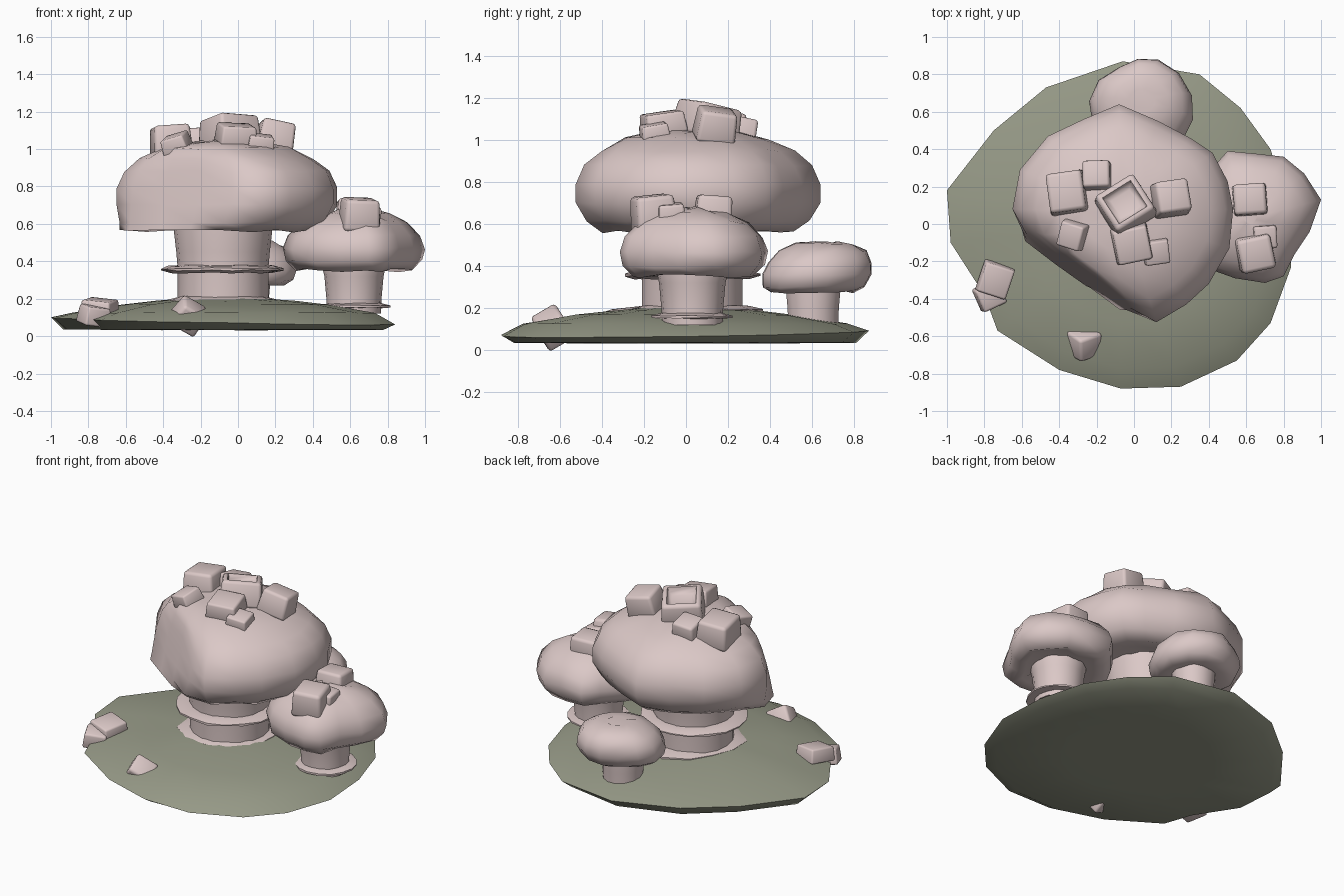
import bpy, bmesh, math, random
from mathutils import Vector, Euler

if "Cube" in bpy.data.objects:
    bpy.data.objects.remove(bpy.data.objects["Cube"])

random.seed(4)


def material(name, rgb):
    m = bpy.data.materials.new(name)
    m.diffuse_color = (*rgb, 1)
    m.use_nodes = True
    m.node_tree.nodes["Principled BSDF"].inputs["Base Color"].default_value = m.diffuse_color
    return m


PINK = material("pale_pink", (0.71, 0.58, 0.57))
MOSS = material("moss_green", (0.31, 0.325, 0.245))


def finish(bm, name, mat, angle=50):
    bmesh.ops.recalc_face_normals(bm, faces=bm.faces[:])
    me = bpy.data.meshes.new(name)
    bm.to_mesh(me)
    bm.free()
    me.materials.append(mat)
    ob = bpy.data.objects.new(name, me)
    bpy.context.collection.objects.link(ob)
    bpy.ops.object.select_all(action='DESELECT')
    bpy.context.view_layer.objects.active = ob
    ob.select_set(True)
    bpy.ops.object.shade_smooth_by_angle(angle=math.radians(angle))
    return ob


def loft(name, mat, outline, centre, levels, shape=None, jitter=0.0, angle=50):
    """Stack scaled copies of an outline; levels are (scale, z)."""
    bm = bmesh.new()
    c = Vector(centre)
    rings = []
    for s, z in levels:
        ring = []
        for x, y in outline:
            p = c + (Vector((x, y)) - c) * s
            v = Vector((p.x, p.y, z + random.uniform(-jitter, jitter)))
            if shape:
                v = shape(v, Vector((x, y)), s)
            ring.append(bm.verts.new(v))
        rings.append(ring)
    n = len(outline)
    for a, b in zip(rings, rings[1:]):
        for i in range(n):
            j = (i + 1) % n
            bm.faces.new((a[i], a[j], b[j], b[i]))
    bm.faces.new(rings[0][::-1])
    bm.faces.new(rings[-1])
    return finish(bm, name, mat, angle)


def circle(cx, cy, r, n=16, wobble=0.0):
    out = []
    for i in range(n):
        a = 2 * math.pi * i / n
        q = r * (1 + random.uniform(-wobble, wobble))
        out.append((cx + q * math.cos(a), cy + q * math.sin(a)))
    return out


def block(name, loc, size, rot, dish=False):
    """Soft-edged tilted block, optionally with a sunken top."""
    bm = bmesh.new()
    bmesh.ops.create_cube(bm, size=1)
    for v in bm.verts:
        k = 0.95 if v.co.z > 0 else 1.05
        v.co = Vector((v.co.x * size[0] * k, v.co.y * size[1] * k, v.co.z * size[2]))
    bmesh.ops.bevel(bm, geom=bm.edges[:], offset=min(size) * 0.12, segments=2,
                    profile=0.5, affect='EDGES')
    if dish:
        bm.normal_update()
        top = max(bm.faces, key=lambda f: f.calc_center_median().z)
        bmesh.ops.inset_region(bm, faces=[top], thickness=0.015, depth=0)
        bmesh.ops.inset_region(bm, faces=[top], thickness=0.015, depth=-0.03)
        bmesh.ops.inset_region(bm, faces=[top], thickness=0.03, depth=-0.01)
    m = Euler([math.radians(a) for a in rot]).to_matrix()
    for v in bm.verts:
        v.co = m @ v.co + Vector(loc)
    return finish(bm, name, PINK, 60)


# mossy ground mound, its rim rising slightly to the left and back
def rim_tilt(v, raw, s):
    if s > .95:
        v.z += -.018 * raw.x + .012 * raw.y
    return v


ground = [(-1, .18), (-.75, .5), (-.47, .73), (-.06, .87), (.35, .8), (.57, .62),
          (.73, .4), (.82, .1), (.84, -.23), (.73, -.53), (.55, -.73), (.25, -.87),
          (-.07, -.88), (-.4, -.78), (-.73, -.57), (-.8, -.38), (-.98, -.1)]
loft("ground_mound", MOSS, ground, (-.06, 0),
     [(.5, .033), (.93, .035), (1, .08), (.88, .125),
      (.6, .167), (.4, .188), (.2, .203), (.05, .205)], rim_tilt, 0.002, 100)

# main cap, flattened by a steep plane on its front left
C = Vector((-.06, .06))
N = Vector((-.6, -.8))


def sliced(v, raw, s):
    # the left corner hangs down as a lip
    if raw.x < -.45 and raw.y < .1 and v.z < .64 and s > .7:
        v.xy = C + (raw - C) * 0.97
    limit = .42 - (v.z - .56) * .23
    over = v.xy.dot(N) - limit
    if over > 0:
        v.xy -= N * over * .95
    return v


big = [(-.08, .64), (.13, .55), (.3, .46), (.42, .38), (.5, .23), (.53, .08), (.51, -.13),
       (.4, -.32), (.28, -.43), (.12, -.525), (-.1, -.54), (-.32, -.45), (-.5, -.32),
       (-.63, -.14), (-.65, .08), (-.61, .29), (-.46, .47), (-.27, .56)]
loft("main_cap", PINK, big, C,
     [(.3, .61), (.55, .595), (.78, .562), (.91, .61), (1, .70), (1, .79), (.93, .88),
      (.79, .95), (.58, 1.005), (.36, 1.035), (.12, 1.05)], sliced, 0.008, 75)

# main stem, its skirt ring and ragged foot
loft("main_stem", PINK, circle(-.08, .03, .25, 18), (-.08, .03),
     [(.97, .13), (.97, .36), (1.0, .45), (1.06, .58), (1.06, .62)])
loft("main_stem_ring", PINK, circle(-.085, .03, .325, 18, .015), (-.085, .03),
     [(.7, .345), (.85, .338), (1, .352), (1, .362), (.88, .375), (.7, .38)], jitter=.004)
loft("main_stem_foot", PINK, circle(-.08, .03, .305, 12, .12), (-.08, .03),
     [(1, .16), (1, .194), (.8, .212)], jitter=.004)

# side mushroom
side = [(.42, .3), (.5, .39), (.66, .375), (.8, .36), (.91, .27), (1, .13), (.94, -.04),
        (.86, -.16), (.8, -.28), (.7, -.315), (.54, -.29), (.4, -.24), (.29, -.12),
        (.24, .03), (.32, .18)]
loft("side_cap", PINK, side, (.62, .03),
     [(.35, .38), (.65, .365), (.82, .352), (.96, .40), (1, .47), (.93, .54),
      (.75, .605), (.5, .65), (.27, .67), (.1, .675)], jitter=0.01, angle=75)
loft("side_stem", PINK, circle(.62, .03, .155, 16), (.62, .03),
     [(.93, .12), (.95, .2), (1.02, .32), (1.08, .36), (1.08, .39)])
loft("side_stem_ring", PINK, circle(.625, .03, .19, 16, .02), (.625, .03),
     [(.75, .15), (1, .152), (1, .163), (.75, .175)], jitter=.003)


# rear mushroom, its cap leaning back
def lean(v, raw, s):
    v.y += (v.z - .37) * .25
    return v


rear = [(.13, .88), (.02, .885), (-.08, .84), (-.19, .77), (-.24, .66), (-.22, .53),
        (-.13, .42), (0, .365), (.14, .37), (.26, .45), (.315, .56), (.31, .69), (.24, .81)]
loft("rear_cap", PINK, rear, (.04, .62),
     [(.4, .295), (.75, .275), (.93, .30), (1, .36), (.94, .42), (.8, .47),
      (.52, .505), (.25, .513)], lean, 0.007, 75)
loft("rear_stem", PINK, circle(.04, .605, .125, 14), (.04, .605),
     [(.97, .10), (1, .2), (1.06, .28), (1.06, .31)])

# blocky warts on the caps: location, size, tilt in degrees
warts = [
    ("main", (-.36, .17, 1.045), (.20, .22, .16), (-4, -4, 8)),
    ("main", (-.20, .26, 1.045), (.15, .15, .12), (-12, -4, 2)),
    ("main", (.20, .14, 1.07), (.185, .18, .15), (-8, 12, 8)),
    ("main", (-.01, -.11, 1.08), (.19, .19, .10), (8, 2, 12)),
    ("main", (.12, -.15, 1.035), (.135, .13, .08), (10, 6, 8)),
    ("main", (-.33, -.06, 1.03), (.135, .14, .09), (14, -16, -18)),
    ("side", (.62, .13, .66), (.18, .17, .15), (-4, 0, 4)),
    ("side", (.65, -.155, .65), (.19, .19, .17), (6, 2, 12)),
    ("side", (.70, -.07, .645), (.125, .125, .10), (4, 6, 4)),
]
for i, (part, loc, size, rot) in enumerate(warts):
    block(f"{part}_cap_wart_{i + 1}", loc, size, rot)
block("main_cap_hollow_wart", (-.045, .10, 1.09), (.25, .24, .16), (-12, 4, 32), dish=True)

# loose stones on the ground
block("stone_left", (-.74, -.30, .15), (.165, .17, .09), (6, 6, -18))
block("stone_left_small", (-.77, -.385, .11), (.14, .13, .10), (10, 6, 25))
block("stone_front", (-.265, -.635, .11), (.15, .14, .14), (35, 28, 20))
